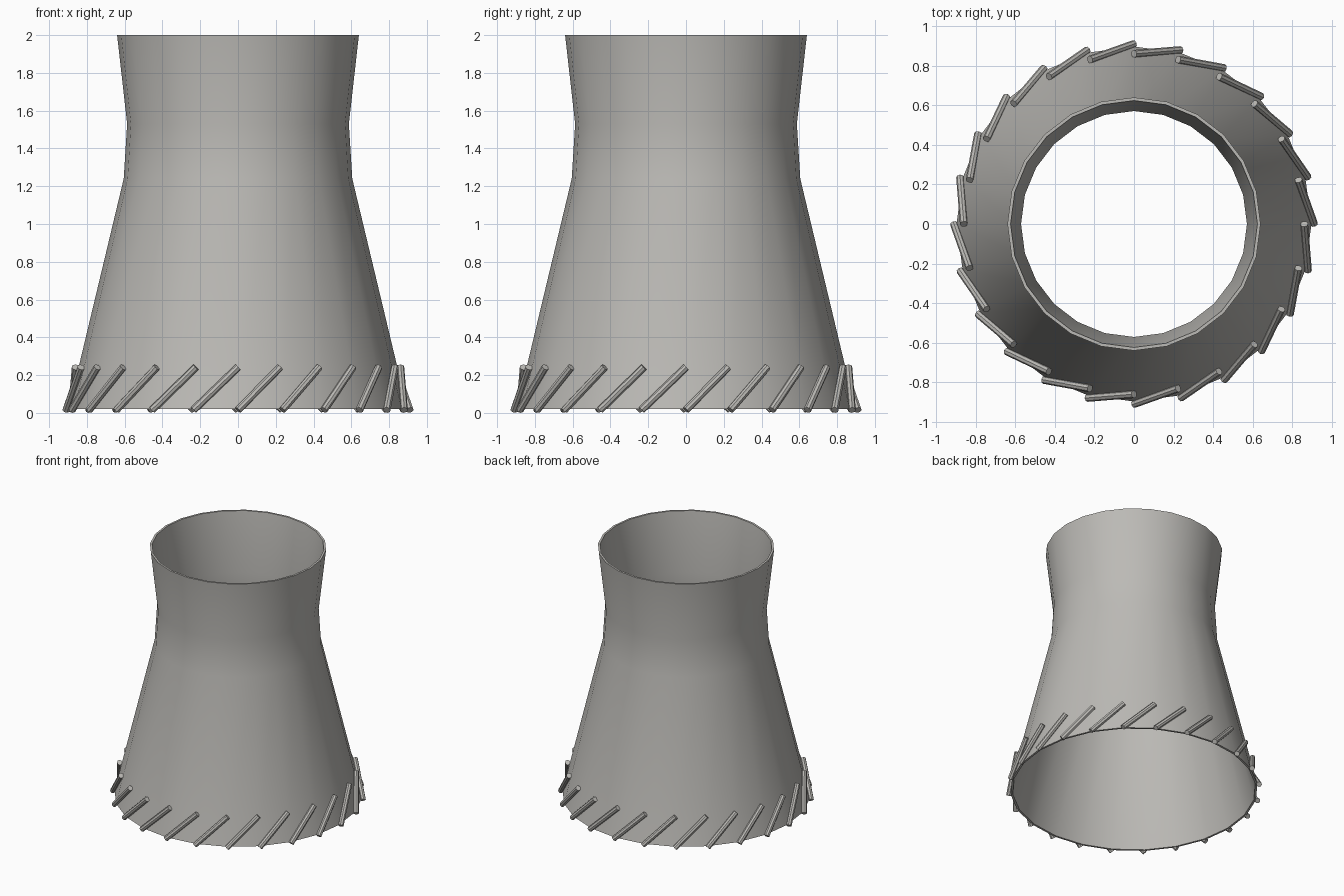
import bpy, bmesh, math
from mathutils import Vector

cube = bpy.data.objects.get("Cube")
if cube:
    bpy.data.objects.remove(cube, do_unlink=True)

SIDES = 24
STEP = 2 * math.pi / SIDES


def make_material(name, rgb):
    m = bpy.data.materials.new(name)
    m.use_nodes = True
    m.diffuse_color = (*rgb, 1)
    m.node_tree.nodes["Principled BSDF"].inputs["Base Color"].default_value = (*rgb, 1)
    return m


concrete = make_material("concrete grey", (0.5, 0.49, 0.465))


def finish(name, bm):
    bmesh.ops.recalc_face_normals(bm, faces=bm.faces)
    mesh = bpy.data.meshes.new(name)
    bm.to_mesh(mesh)
    bm.free()
    mesh.materials.append(concrete)
    obj = bpy.data.objects.new(name, mesh)
    bpy.context.collection.objects.link(obj)
    bpy.ops.object.select_all(action='DESELECT')
    obj.select_set(True)
    bpy.context.view_layer.objects.active = obj
    bpy.ops.object.shade_smooth_by_angle(angle=math.radians(30))
    return obj


def polar(radius, angle, z):
    return Vector((radius * math.cos(angle), radius * math.sin(angle), z))


# Waisted tower shell: closed wall profile, outside going up and inside going down
outer = [(0.897, 0.02), (0.605, 1.24), (0.587, 1.53), (0.64, 2.0)]
wall = 0.016
profile = outer + [(r - wall, z) for r, z in reversed(outer)]
bm = bmesh.new()
rings = [[bm.verts.new(polar(r, i * STEP, z)) for i in range(SIDES)] for r, z in profile]
for ring, following in zip(rings, rings[1:] + rings[:1]):
    for i in range(SIDES):
        j = (i + 1) % SIDES
        bm.faces.new((ring[i], ring[j], following[j], following[i]))
finish("tower_shell", bm)

# Slanted struts around the foot, each leaning one step round the tower
bm = bmesh.new()
for i in range(SIDES):
    foot = polar(0.91, i * STEP, 0.015)
    head = polar(0.86, (i + 1) * STEP, 0.242)
    axis = head - foot
    turn = axis.to_track_quat('Z', 'Y').to_matrix().to_4x4()
    turn.translation = (foot + head) / 2
    bmesh.ops.create_cone(bm, cap_ends=True, segments=8, radius1=0.02, radius2=0.02,
                          depth=axis.length, matrix=turn)
finish("base_struts", bm)
